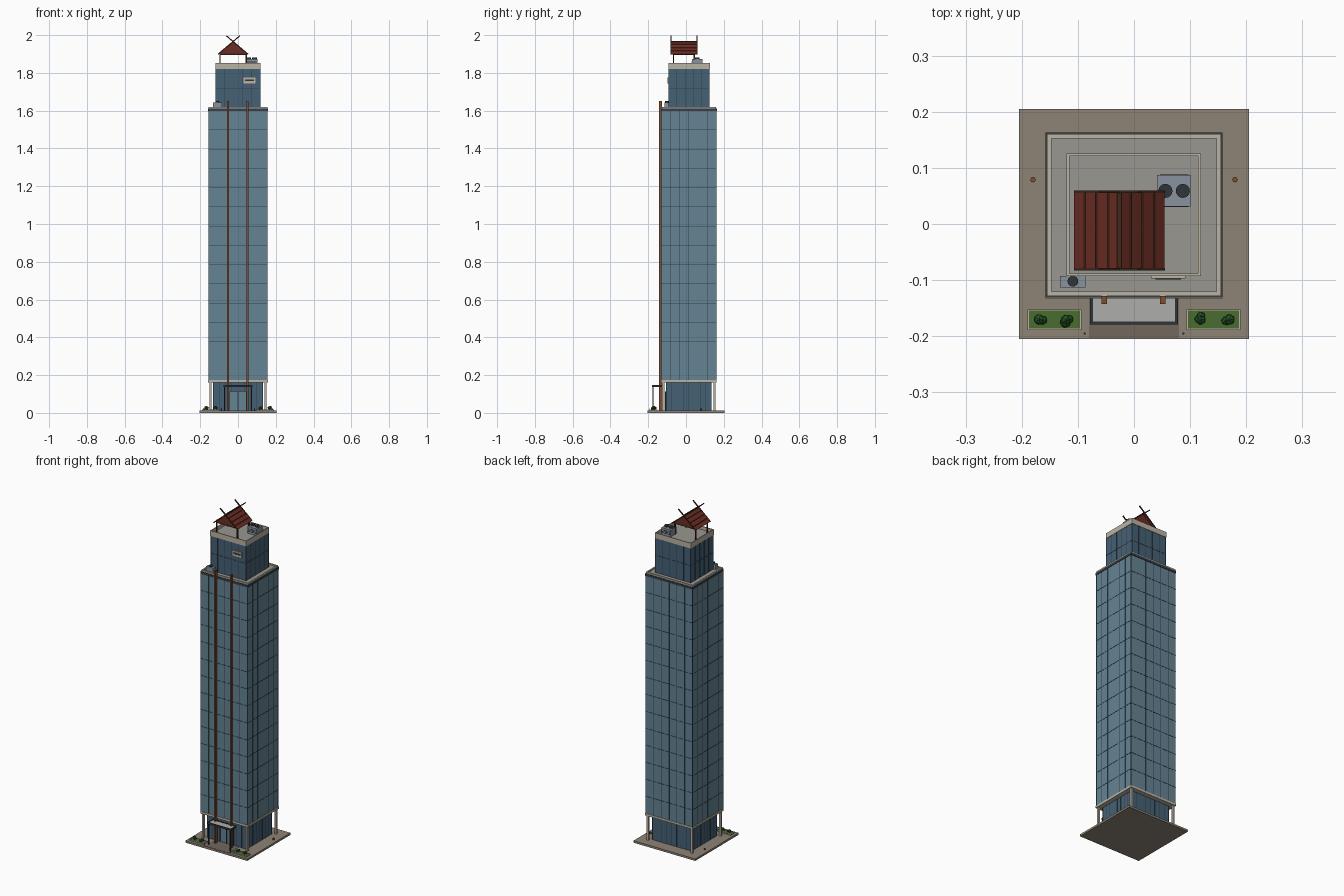
import bpy, bmesh, math, random
from mathutils import Matrix, Vector

if "Cube" in bpy.data.objects:
    bpy.data.objects.remove(bpy.data.objects["Cube"])

random.seed(4)
MATS = {}
COL = dict(glass=(.13, .23, .30), glass_dark=(.06, .12, .18), frame=(.035, .05, .065),
           cream=(.50, .45, .37), deck=(.32, .31, .28), plaza=(.27, .23, .18),
           paving=(.17, .14, .11), red=(.15, .026, .017), timber=(.05, .022, .012),
           copper=(.20, .075, .03), metal=(.25, .29, .35), dark=(.03, .035, .04),
           grass=(.07, .15, .03), leaf=(.02, .09, .02), pale=(.42, .42, .41))


def finish(name, bm, col):
    me = bpy.data.meshes.new(name)
    bm.to_mesh(me)
    bm.free()
    if col not in MATS:
        MATS[col] = bpy.data.materials.new(col)
        MATS[col].diffuse_color = (*COL[col], 1)
    me.materials.append(MATS[col])
    ob = bpy.data.objects.new(name, me)
    bpy.context.collection.objects.link(ob)
    return ob


def boxes(name, col, items):
    """Each item is (x0, x1, y0, y1, z0, z1)."""
    bm = bmesh.new()
    for x0, x1, y0, y1, z0, z1 in items:
        m = Matrix.Translation(((x0 + x1) / 2, (y0 + y1) / 2, (z0 + z1) / 2))
        bmesh.ops.create_cube(bm, size=1, matrix=m @ Matrix.Diagonal((x1 - x0, y1 - y0, z1 - z0, 1)))
    return finish(name, bm, col)


def cylinders(name, col, items, seg=12):
    """Each item is (x, y, z0, z1, radius)."""
    bm = bmesh.new()
    for x, y, z0, z1, r in items:
        bmesh.ops.create_cone(bm, cap_ends=True, segments=seg, radius1=r, radius2=r, depth=z1 - z0,
                              matrix=Matrix.Translation((x, y, (z0 + z1) / 2)))
    return finish(name, bm, col)


def beams(name, col, items):
    """Sloped bars in the xz plane: (x0, z0, x1, z1, y0, y1, thickness)."""
    bm = bmesh.new()
    for x0, z0, x1, z1, y0, y1, t in items:
        d = Vector((x1 - x0, 0, z1 - z0))
        m = Matrix.Translation(((x0 + x1) / 2, (y0 + y1) / 2, (z0 + z1) / 2))
        m = m @ Matrix.Rotation(-math.atan2(d.z, d.x), 4, 'Y')
        bmesh.ops.create_cube(bm, size=1, matrix=m @ Matrix.Diagonal((d.length, y1 - y0, t, 1)))
    return finish(name, bm, col)


def ring(x0, x1, y0, y1, z0, z1, w):
    return [(x0, x1, y0, y0 + w, z0, z1), (x0, x1, y1 - w, y1, z0, z1),
            (x0, x0 + w, y0 + w, y1 - w, z0, z1), (x1 - w, x1, y0 + w, y1 - w, z0, z1)]


def curtain_grid(name, x0, x1, y0, y1, z0, z1, nx, ny, nz, t=.0022, p=.0012):
    """Thin mullions and floor lines standing proud of a glass block."""
    out = []
    for i in range(nx + 1):
        x = x0 + (x1 - x0) * i / nx
        out += [(x - t / 2, x + t / 2, y - p, y + p, z0, z1) for y in (y0, y1)]
    for i in range(1, ny):
        y = y0 + (y1 - y0) * i / ny
        out += [(x - p, x + p, y - t / 2, y + t / 2, z0, z1) for x in (x0, x1)]
    for i in range(1, nz):
        z = z0 + (z1 - z0) * i / nz
        out += ring(x0 - p, x1 + p, y0 - p, y1 + p, z - t / 2, z + t / 2, .003)
    return boxes(name, 'frame', out)


# Plaza and entrance paving
boxes('plaza', 'plaza', [(-.205, .205, -.205, .205, 0, .012)])
boxes('entrance_paving', 'paving', [(-.08, .08, -.203, -.10, .008, .0135)])

# Recessed lobby
boxes('lobby_glass', 'glass_dark', [(-.13, .13, -.105, .135, .012, .165)])
curtain_grid('lobby_mullions', -.13, .13, -.105, .135, .012, .165, 8, 8, 1)
boxes('entrance_doors', 'glass', [(s * .022 - .02, s * .022 + .02, -.108, -.104, .013, .11) for s in (-1, 1)])
boxes('door_frame', 'dark', [(x - .002, x + .002, -.11, -.104, .013, .113) for x in (-.044, 0, .044)]
      + [(-.046, .046, -.11, -.104, .11, .114)])
boxes('columns', 'cream', [(x - .006, x + .006, y - .006, y + .006, .012, .165)
                           for x in (-.146, .146) for y in (-.12, .151)])
boxes('base_beam', 'cream', [(-.1575, .1575, -.1325, .1625, .16, .173)])

# Main shaft
boxes('tower_glass', 'glass', [(-.155, .155, -.13, .16, .17, 1.60)])
curtain_grid('tower_mullions', -.155, .155, -.13, .16, .173, 1.60, 6, 6, 14)
boxes('tower_top_trim', 'frame', [(-.158, .158, -.131, .163, 1.597, 1.611)])
boxes('tower_parapet', 'cream', ring(-.155, .155, -.128, .16, 1.611, 1.62, .008))
boxes('tower_roof_deck', 'deck', [(-.15, .15, -.124, .156, 1.605, 1.613)])

# Upper setback block
boxes('upper_glass', 'glass_dark', [(-.118, .117, -.091, .124, 1.61, 1.825)])
curtain_grid('upper_mullions', -.118, .117, -.091, .124, 1.613, 1.82, 5, 5, 2)
boxes('upper_parapet', 'cream', ring(-.12, .119, -.093, .126, 1.82, 1.852, .005))
boxes('upper_roof_deck', 'deck', [(-.116, .115, -.089, .122, 1.82, 1.832)])

# Blank sign plate on the front
boxes('sign_board', 'cream', [(.03, .092, -.097, -.09, 1.745, 1.775)])
boxes('sign_inset', 'dark', [(.038, .084, -.0985, -.096, 1.756, 1.766)])

# Full height copper fins
boxes('facade_fins', 'copper', [(x - .005, x + .005, -.143, -.128, .012, 1.65) for x in (-.053, .051)])

# Entrance canopy
boxes('canopy_frame', 'dark', ring(-.078, .078, -.179, -.128, .136, .147, .005))
boxes('canopy_panel', 'pale', [(-.074, .074, -.175, -.13, .139, .1445)])
boxes('canopy_posts', 'dark', [(x - .0025, x + .0025, -.178, -.173, .012, .138) for x in (-.072, .072)])

# Planters, shrubs, bollards and lamps
for s, side in ((-1, 'left'), (1, 'right')):
    a, b = sorted((s * .094, s * .19))
    boxes(side + '_planter_rim', 'cream', ring(a, b, -.189, -.152, .01, .018, .0025))
    boxes(side + '_planter_grass', 'grass', [(a + .002, b - .002, -.187, -.154, .01, .0165)])
bm = bmesh.new()
for x, y in ((-.165, -.169), (-.119, -.172), (.115, -.167), (.166, -.171)):
    for k in range(3):
        off = Vector((random.uniform(-.005, .005), random.uniform(-.004, .004), random.uniform(0, .005)))
        bmesh.ops.create_icosphere(bm, subdivisions=1, radius=random.uniform(.008, .011),
                                   matrix=Matrix.Translation(Vector((x, y, .023)) + off))
finish('shrubs', bm, 'leaf')
cylinders('bollards', 'dark', [(x, -.195, .01, .024, .002) for x in (-.088, .088)], 8)
cylinders('plaza_urns', 'copper', [(x, .079, .01, .022, .005) for x in (-.18, .18)], 8)

# Rooftop cooling units
boxes('upper_cooling_unit', 'metal', [(.041, .102, .031, .087, 1.83, 1.873)])
cylinders('upper_fans', 'dark', [(x, .059, 1.872, 1.881, .0125) for x in (.056, .087)], 16)
boxes('lower_cooling_unit', 'metal', [(-.132, -.086, -.113, -.0925, 1.612, 1.643)])
cylinders('lower_fan', 'dark', [(-.109, -.102, 1.642, 1.65, .0095)], 16)
boxes('unit_louvres', 'dark', [(.046, .097, y, y + .002, 1.843 + k * .008, 1.846 + k * .008)
                              for k in range(3) for y in (.03, .086)])

# Rooftop pavilion: posts and tie beams
CX, EZ, RZ, HW = -.026, 1.899, 1.964, .079
Y0, Y1 = -.079, .056
boxes('pavilion_posts', 'timber', [(x - .0035, x + .0035, y - .0035, y + .0035, 1.83, 1.905)
                                   for x in (CX - .069, CX + .069) for y in (-.066, .043)])
boxes('pavilion_beams', 'timber', ring(CX - .072, CX + .072, -.07, .047, 1.896, 1.903, .006))

# Pavilion roof slopes, gables and seams
slope = (RZ - EZ) / HW
beams('pavilion_roof', 'red', [(CX + s * HW, EZ, CX, RZ, Y0, Y1, .005) for s in (-1, 1)])
bm = bmesh.new()
for y in (-.07, .043):
    v = [bm.verts.new((CX + dx, y + dy, z)) for dy in (0, .004)
         for dx, z in ((-.072, EZ + .002), (.072, EZ + .002), (0, RZ - .002))]
    bm.faces.new(v[2::-1])
    bm.faces.new(v[3:])
    for i in range(3):
        j = (i + 1) % 3
        bm.faces.new((v[i], v[j], v[j + 3], v[i + 3]))
bmesh.ops.recalc_face_normals(bm, faces=bm.faces)
finish('pavilion_gables', bm, 'red')
boxes('roof_battens', 'timber', [(CX + s * d - .0012, CX + s * d + .0012, Y0, Y1,
                                  RZ - d * slope, RZ - d * slope + .0045)
                                 for s in (-1, 1) for d in (.02, .041, .062)])
boxes('roof_ridge', 'timber', [(CX - .004, CX + .004, Y0, Y1, RZ - .002, RZ + .006)])

# Barge boards crossing above the ridge as finials
OUT = .036
beams('crossed_barge_boards', 'timber',
      [(CX + s * HW, EZ, CX - s * OUT, RZ + OUT * slope + .003, y, y + .005, .006)
       for s in (-1, 1) for y in (Y0 - .004, Y1 - .001)])

for m in bpy.data.materials:
    if m.users and not m.is_grease_pencil:
        m.use_nodes = True
        m.node_tree.nodes["Principled BSDF"].inputs["Base Color"].default_value = m.diffuse_color
